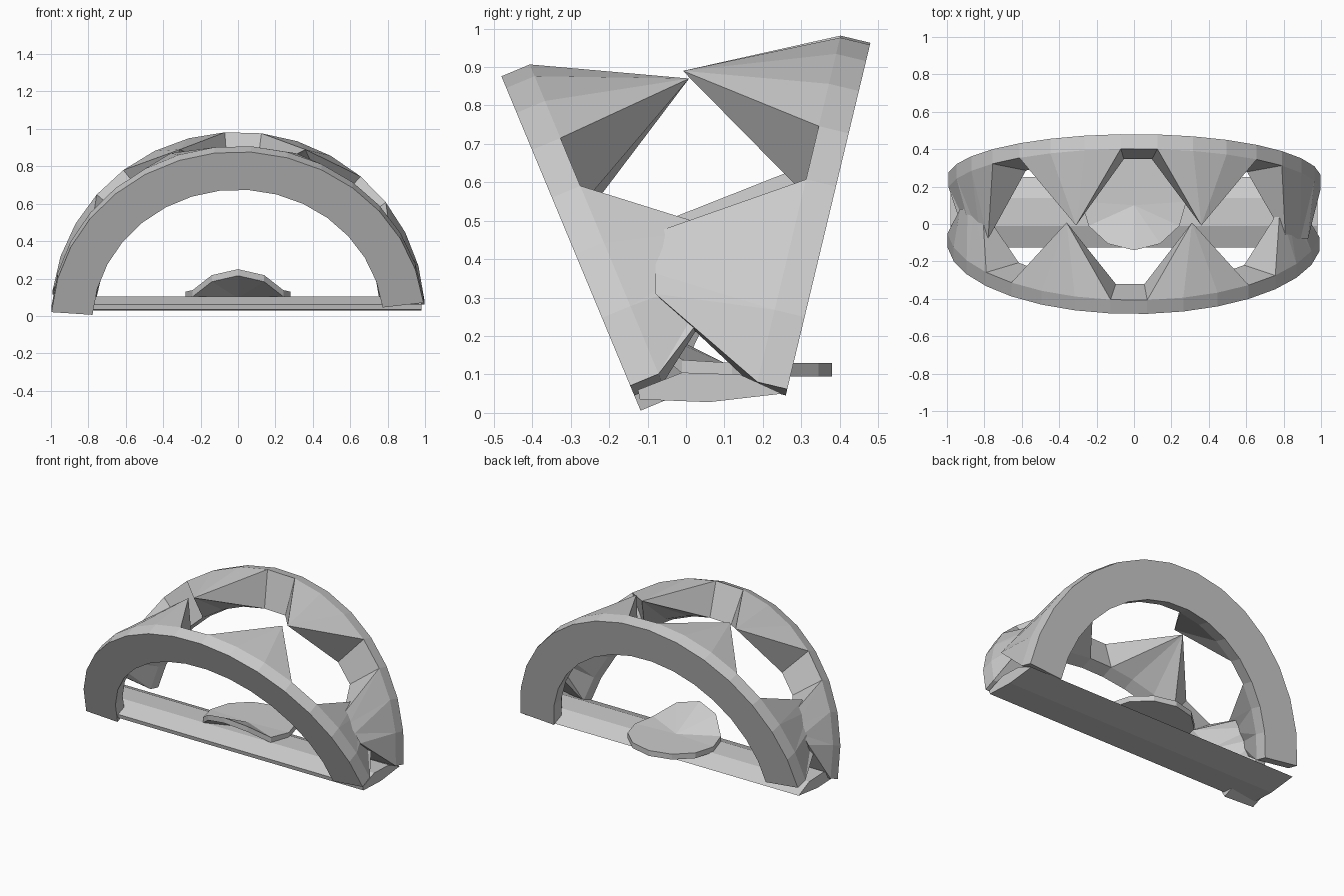
import bpy, bmesh
from math import sin, cos, radians, pi
from mathutils import Vector

if "Cube" in bpy.data.objects:
    bpy.data.objects.remove(bpy.data.objects["Cube"])


def finish(bm, name):
    bmesh.ops.remove_doubles(bm, verts=bm.verts, dist=0.0005)
    bmesh.ops.recalc_face_normals(bm, faces=bm.faces)
    me = bpy.data.meshes.new(name)
    bm.to_mesh(me)
    bm.free()
    ob = bpy.data.objects.new(name, me)
    bpy.context.collection.objects.link(ob)
    return ob


# Tilted arch with wedge-shaped spikes reaching toward the other arch
def arch(name, s, mirror, y0, cz, tilt, r_in, top_z, drop):
    bm = bmesh.new()
    t = radians(tilt)

    def point(a, r, d):
        v = r * cos(a)
        return bm.verts.new((mirror * r * sin(a),
                             y0 + s * v * sin(t) - s * d * cos(t),
                             cz + v * cos(t) + d * sin(t)))

    rows = []
    for i in range(16):
        a = radians(-85.95 + 11.25 * i)
        rows.append([point(a, 1, 0), point(a, 1, .08),
                     point(a, r_in, .08), point(a, r_in, 0)])

    # first segment of each three-segment spike, with start and end tip
    y = -s * .08
    spikes = {
        0: ((-.93, y, .30 + drop), (-.81, y, .46 + drop)),
        4: ((-.36, -s * .008, top_z), (-.36, -s * .008, top_z)),
        8: ((.31, -s * .008, top_z), (.31, -s * .008, top_z)),
        12: ((.78, y, .48 + drop), (.90, y, .30 + drop)),
    }
    covered = {k + j for k in spikes for j in range(3)}
    for i in range(15):
        p, q = rows[i], rows[i + 1]
        for k in range(4):
            if k == 1 and i in covered:
                continue
            n = (k + 1) % 4
            bm.faces.new((p[k], p[n], q[n], q[k]))
    bm.faces.new(rows[0])
    bm.faces.new(rows[-1])

    for k, (p, q) in spikes.items():
        tips = []
        for j in range(4):
            co = Vector(p).lerp(Vector(q), j / 3)
            co.x *= mirror
            tips.append(co)
        single = (Vector(p) - Vector(q)).length < .001
        tv = [bm.verts.new(tips[0])] * 4 if single else [bm.verts.new(c) for c in tips]
        for j in range(3):
            for side in (1, 2):
                a, b = rows[k + j][side], rows[k + j + 1][side]
                bm.faces.new((a, b, tv[j]))
                if not single:
                    bm.faces.new((b, tv[j + 1], tv[j]))
        for j in (0, 3):
            bm.faces.new((rows[k + j][1], rows[k + j][2], tv[j]))
    return finish(bm, name)


arch("front_arch", -1, 1, -.097, -.045, 22.6, .78, .87, 0)
arch("back_arch", 1, -1, .247, -.007, 13.5, .765, .89, .01)

# Base bar running between the arch ends
bm = bmesh.new()
section = [(-.12, .035), (.06, .028), (.25, .05), (.14, .1), (-.01, .105), (-.125, .06)]
ends = [[bm.verts.new((x, y, z)) for y, z in section] for x in (-.98, .98)]
for i in range(6):
    j = (i + 1) % 6
    bm.faces.new((ends[0][i], ends[0][j], ends[1][j], ends[1][i]))
for e in ends:
    bm.faces.new(e)
finish(bm, "base_bar")

# Thin round plate with its front edge lifted like a shell
bm = bmesh.new()
lift = {0: .12, 1: .088, 11: .088, 2: .008, 10: .008}
layers = []
for z in (.095, .13):
    ring = [bm.verts.new((.28 * sin(i * pi / 6), .12 - .26 * cos(i * pi / 6),
                          z + lift.get(i, 0))) for i in range(12)]
    hub = bm.verts.new((0, .1, z))
    layers.append(ring)
    for i in range(12):
        bm.faces.new((ring[i], ring[(i + 1) % 12], hub))
for i in range(12):
    j = (i + 1) % 12
    bm.faces.new((layers[0][i], layers[0][j], layers[1][j], layers[1][i]))
finish(bm, "shell_plate")
